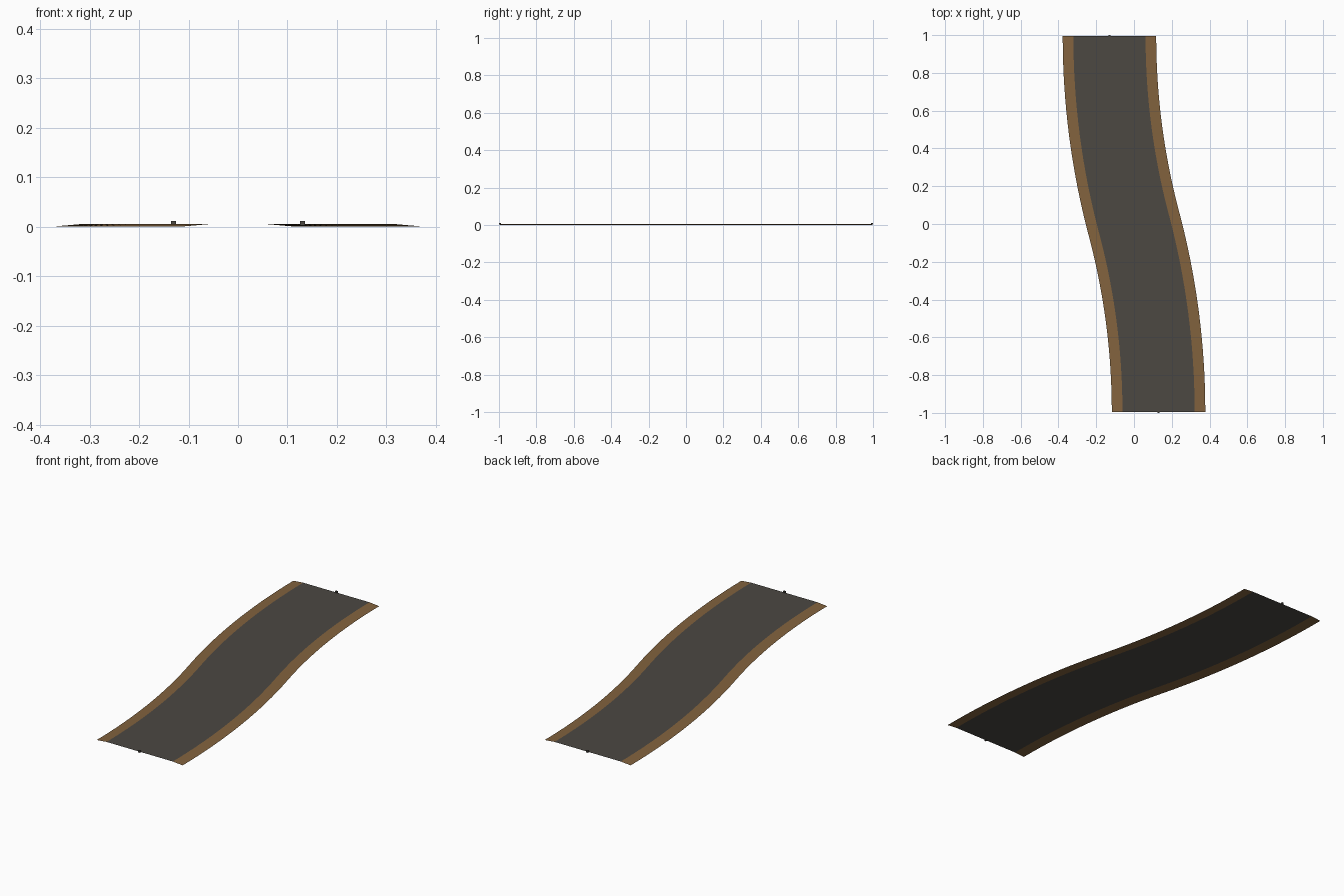
import bpy, bmesh, math

if "Cube" in bpy.data.objects:
    bpy.data.objects.remove(bpy.data.objects["Cube"])

def mat(name, c):
    m = bpy.data.materials.new(name)
    m.diffuse_color = (*c, 1)
    m.use_nodes = True
    m.node_tree.nodes["Principled BSDF"].inputs["Base Color"].default_value = m.diffuse_color
    return m

asphalt = mat("asphalt grey", (0.072, 0.065, 0.055))
dirt = mat("dirt brown", (0.227, 0.125, 0.048))

# S-bend centreline: two equal and opposite arcs meeting at the origin
L, SHIFT, STEPS = 0.995, 0.13, 16
R = (L * L + SHIFT * SHIFT) / (2 * SHIFT)
ANG = math.asin(L / R)

def strip(name, profile, material):
    """Sweep an open (offset, height) profile, left to right, along the bend."""
    bm = bmesh.new()
    rows = []
    for i in range(-STEPS, STEPS + 1):
        t = ANG * (1 - abs(i) / STEPS)      # heading, steepest in the middle
        s = 1 if i <= 0 else -1             # second half is the first turned round
        x = s * (SHIFT - R + R * math.cos(t))
        y = s * (R * math.sin(t) - L)
        rows.append([bm.verts.new((x + o * math.cos(t), y + o * math.sin(t), z))
                     for o, z in profile])
    for a, b in zip(rows, rows[1:]):
        for k in range(len(profile) - 1):
            bm.faces.new((a[k], a[k + 1], b[k + 1], b[k]))
    me = bpy.data.meshes.new(name)
    bm.to_mesh(me)
    bm.free()
    me.materials.append(material)
    ob = bpy.data.objects.new(name, me)
    bpy.context.collection.objects.link(ob)

# Flat road surface with a sloping dirt shoulder on each side
EDGE, OUT, TOP = 0.191, 0.2475, 0.005
strip("road_surface", [(-EDGE, TOP), (EDGE, TOP)], asphalt)
strip("left_shoulder", [(-OUT, 0), (-EDGE, TOP)], dirt)
strip("right_shoulder", [(EDGE, TOP), (OUT, 0)], dirt)

# Tiny connector block at the middle of each end
for name, s in (("front_connector", 1), ("back_connector", -1)):
    bpy.ops.mesh.primitive_cube_add(size=1, location=(s * SHIFT, -s * 0.995, 0.007))
    ob = bpy.context.object
    ob.name = name
    ob.scale = (0.01, 0.01, 0.01)
    ob.data.materials.append(asphalt)
